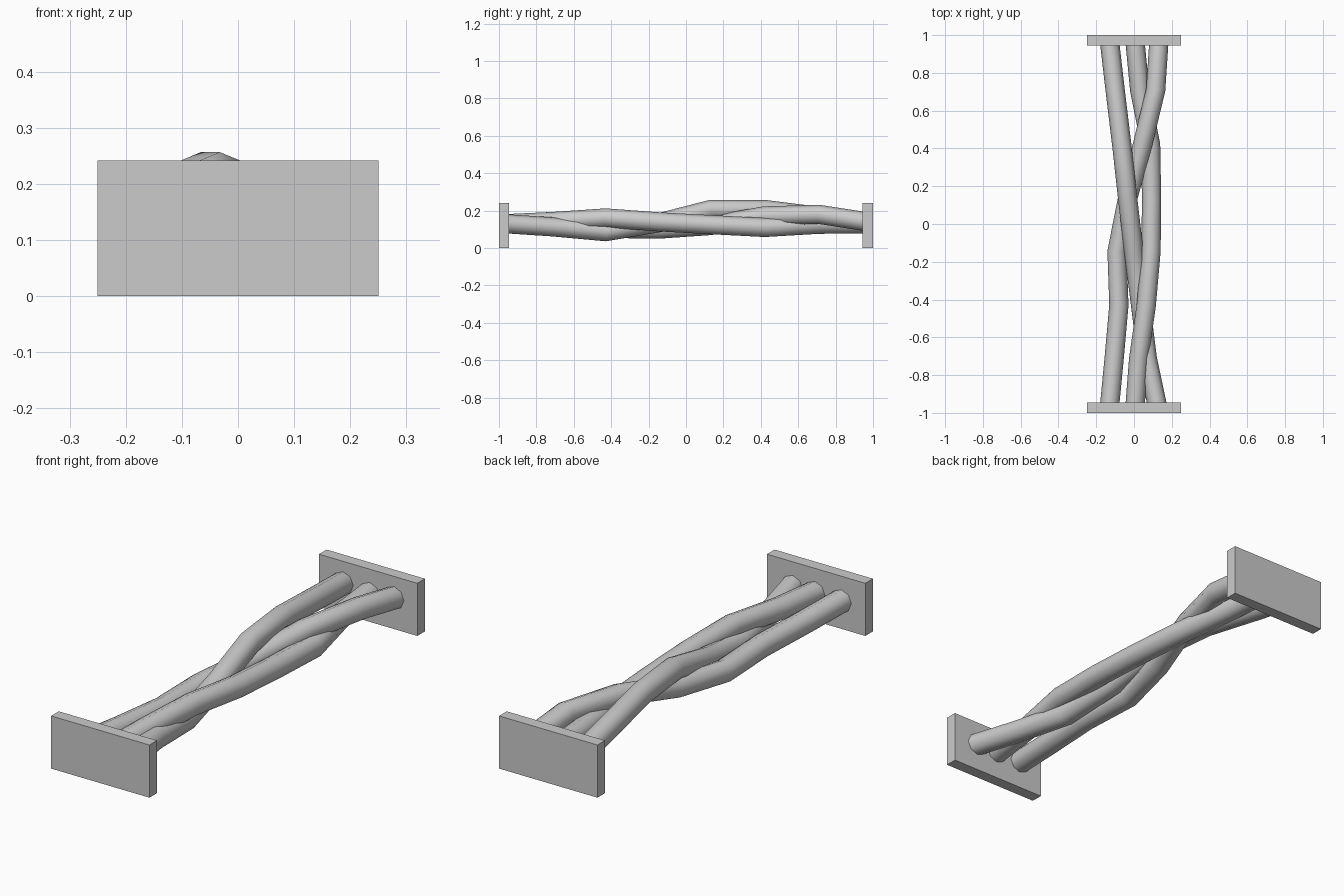
import bpy

if "Cube" in bpy.data.objects:
    bpy.data.objects.remove(bpy.data.objects["Cube"])

YS = [-0.97, -0.71, -0.43, -0.145, 0.13, 0.42, 0.71, 0.97]
RADIUS = 0.051


def plate(name, y):
    bpy.ops.mesh.primitive_cube_add(size=1, location=(0, y, 0.121))
    ob = bpy.context.object
    ob.name = name
    ob.scale = (0.5, 0.055, 0.242)
    bpy.ops.object.transform_apply(location=False, rotation=False, scale=True)


def strand(name, xz):
    # round tube swept along a coarse polyline
    cu = bpy.data.curves.new(name, 'CURVE')
    cu.dimensions = '3D'
    cu.bevel_depth = RADIUS
    cu.bevel_resolution = 2
    cu.use_fill_caps = True
    sp = cu.splines.new('POLY')
    sp.points.add(len(YS) - 1)
    for p, y, (x, z) in zip(sp.points, YS, xz):
        p.co = (x, y, z, 1)
    ob = bpy.data.objects.new(name, cu)
    bpy.context.collection.objects.link(ob)
    bpy.ops.object.select_all(action='DESELECT')
    ob.select_set(True)
    bpy.context.view_layer.objects.active = ob
    bpy.ops.object.convert(target='MESH')
    bpy.ops.object.shade_smooth_by_angle(angle=0.9)


# end plates
plate("front_plate", -0.9725)
plate("back_plate", 0.9725)

# three interwoven strands: (x, z) at each station along y
strand("left_strand", [(-0.13, 0.13), (-0.105, 0.115), (-0.08, 0.105), (-0.09, 0.101),
                       (-0.035, 0.12), (0.045, 0.172), (0.115, 0.18), (0.132, 0.14)])
strand("middle_strand", [(0.005, 0.13), (0.025, 0.142), (0.065, 0.161), (0.09, 0.14),
                         (0.093, 0.125), (0.088, 0.11), (0.03, 0.127), (0.005, 0.13)])
strand("right_strand", [(0.125, 0.13), (0.07, 0.113), (0.035, 0.087), (-0.001, 0.135),
                        (-0.033, 0.206), (-0.065, 0.206), (-0.1, 0.17), (-0.13, 0.14)])
